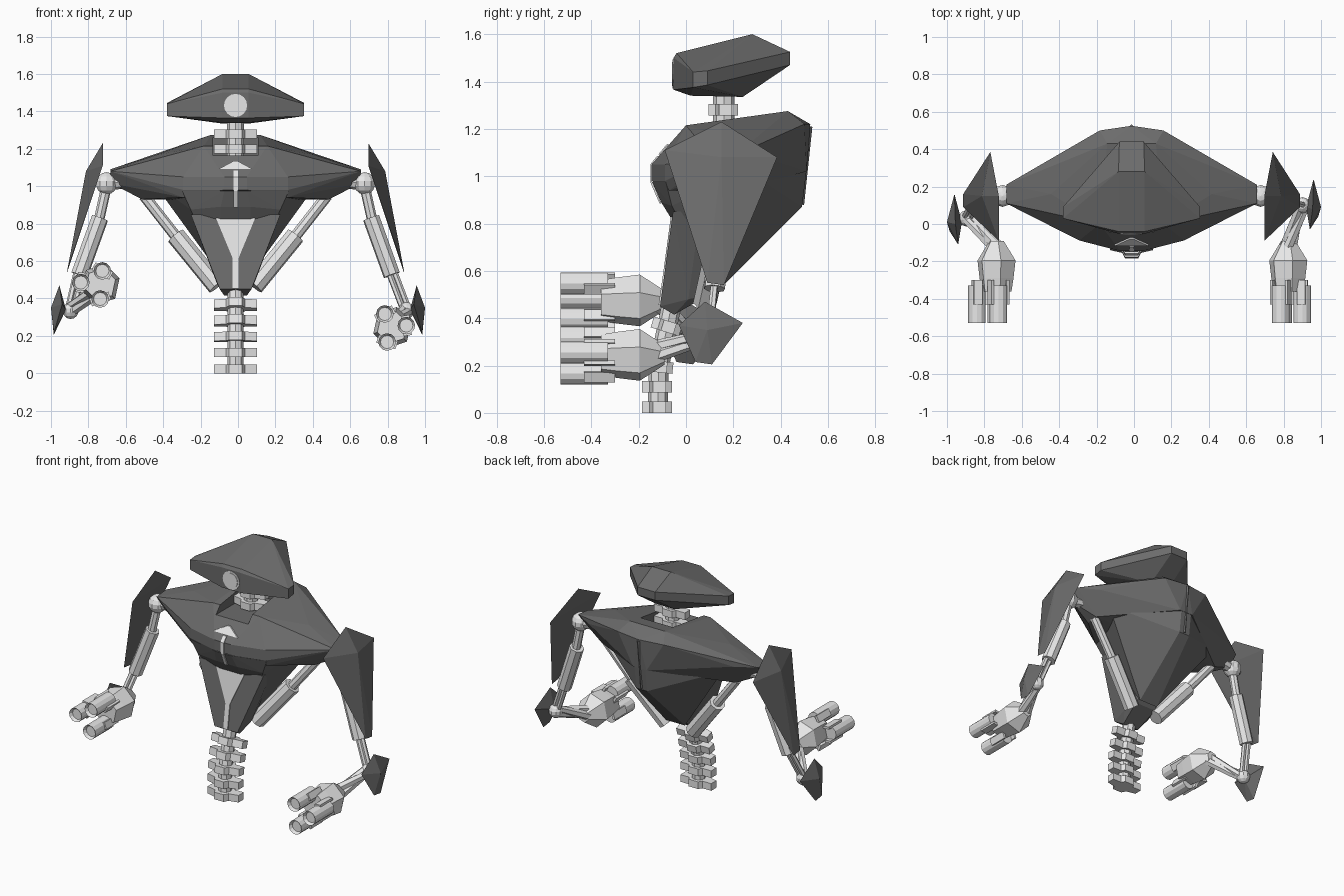
import bpy, bmesh, math
from mathutils import Vector, Matrix

if "Cube" in bpy.data.objects:
    bpy.data.objects.remove(bpy.data.objects["Cube"])

CX = -0.013  # body centre line


def material(name, v):
    m = bpy.data.materials.new(name)
    m.diffuse_color = (v, v, v, 1)
    m.use_nodes = True
    m.node_tree.nodes["Principled BSDF"].inputs["Base Color"].default_value = m.diffuse_color
    return m


DARK = material("dark_armour", 0.15)
LIGHT = material("light_metal", 0.8)


def finish(name, bm, mat):
    bmesh.ops.recalc_face_normals(bm, faces=bm.faces)
    me = bpy.data.meshes.new(name)
    bm.to_mesh(me)
    bm.free()
    me.materials.append(mat)
    ob = bpy.data.objects.new(name, me)
    bpy.context.collection.objects.link(ob)
    return ob


def hull(name, pts, mat=DARK, mirror=False):
    """Faceted shell around a few corner points."""
    bm = bmesh.new()
    pts = [(CX + x, y, z) for x, y, z in pts] + [(CX - x, y, z) for x, y, z in pts] if mirror else pts
    for p in pts:
        bm.verts.new(p)
    bmesh.ops.remove_doubles(bm, verts=bm.verts, dist=0.0005)
    r = bmesh.ops.convex_hull(bm, input=bm.verts)
    junk = {g for g in r["geom_interior"] + r["geom_unused"] if isinstance(g, bmesh.types.BMVert)}
    bmesh.ops.delete(bm, geom=list(junk), context='VERTS')
    bmesh.ops.dissolve_limit(bm, angle_limit=0.02, verts=bm.verts, edges=bm.edges)
    return finish(name, bm, mat)


def rod(name, a, b, r1, r2=None, n=8, mat=LIGHT, hollow=False):
    """Cylinder or cone from a to b, with an optional socket at b."""
    a, b = Vector(a), Vector(b)
    bm = bmesh.new()
    bmesh.ops.create_cone(bm, cap_ends=True, segments=n, radius1=r1, radius2=r2 or r1, depth=(b - a).length)
    if hollow:
        cap = max(bm.faces, key=lambda f: f.calc_center_median().z)
        bmesh.ops.inset_region(bm, faces=[cap], thickness=r1 * 0.25)
        bmesh.ops.translate(bm, verts=cap.verts, vec=(0, 0, -0.02))
    rot = (b - a).to_track_quat('Z', 'Y').to_matrix().to_4x4()
    bmesh.ops.transform(bm, matrix=Matrix.Translation((a + b) / 2) @ rot, verts=bm.verts)
    return finish(name, bm, mat)


def ball(name, c, r):
    bm = bmesh.new()
    bmesh.ops.create_uvsphere(bm, u_segments=10, v_segments=7, radius=r, matrix=Matrix.Translation(c))
    return finish(name, bm, LIGHT)


def box(name, c, size, angle=0.0, mat=LIGHT):
    bm = bmesh.new()
    m = Matrix.Translation(c) @ Matrix.Rotation(angle, 4, 'Y') @ Matrix.Diagonal((*size, 1))
    bmesh.ops.create_cube(bm, size=1, matrix=m)
    return finish(name, bm, mat)


def ribbon(name, rows):
    """Thin plate following (half width, y, z) rows down the front."""
    bm = bmesh.new()
    vs = [[bm.verts.new((CX + s * w, y + d, z)) for s in (-1, 1) for d in (-0.004, 0.004)] for w, y, z in rows]
    for p, q in zip(vs, vs[1:]):
        for i, j in ((0, 2), (2, 3), (3, 1), (1, 0)):
            bm.faces.new((p[i], p[j], q[j], q[i]))
    for e in (vs[0], vs[-1]):
        bm.faces.new((e[0], e[2], e[3], e[1]))
    return finish(name, bm, LIGHT)


def vertebra(name, y, z, tilt):
    half = [(0.035, -0.065), (0.05, -0.035), (0.115, -0.02), (0.115, 0.035), (0.05, 0.035), (0.035, 0.06)]
    ring = half + [(-x, v) for x, v in reversed(half)]
    bm = bmesh.new()
    f = bm.faces.new([bm.verts.new((x, v, -0.024)) for x, v in ring])
    r = bmesh.ops.extrude_face_region(bm, geom=[f])
    bmesh.ops.translate(bm, verts=[g for g in r["geom"] if isinstance(g, bmesh.types.BMVert)], vec=(0, 0, 0.048))
    m = Matrix.Translation((CX, y, z)) @ Matrix.Rotation(tilt, 4, 'X')
    bmesh.ops.transform(bm, matrix=m, verts=bm.verts)
    return finish(name, bm, LIGHT)


# Head and eye
hull("head", [(0.367, 0.03, 1.44), (0.367, 0.09, 1.445), (0.367, 0.03, 1.375), (0.367, 0.09, 1.385),
              (0.07, 0.28, 1.60), (0.065, 0.44, 1.525), (0.065, 0.44, 1.47), (0.07, 0.24, 1.335),
              (0.07, 0.02, 1.34), (0.07, -0.052, 1.365), (0.07, -0.052, 1.50), (0.07, -0.04, 1.52)], mirror=True)
rod("eye_rim", (CX, 0.0, 1.432), (CX, -0.056, 1.432), 0.062, n=16)
rod("eye", (CX, 0.0, 1.432), (CX, -0.06, 1.432), 0.05, n=16)

# Spine and neck
spine = [(-0.12, 0.024, 0), (-0.12, 0.11, 0), (-0.115, 0.195, -0.1), (-0.1, 0.28, -0.2), (-0.08, 0.365, -0.3)]
for i, (y, z, t) in enumerate(spine):
    vertebra(f"spine_vertebra_{i}", y, z, t)
rod("lower_spine_core", (CX, -0.12, 0.005), (CX, -0.115, 0.2), 0.042)
rod("upper_spine_core", (CX, -0.115, 0.19), (CX, -0.06, 0.46), 0.042)
for i, z in enumerate((1.2, 1.28)):
    vertebra(f"neck_vertebra_{i}", 0.16, z, 0)
rod("neck_core", (CX, 0.16, 1.12), (CX, 0.16, 1.36), 0.045)

# Torso shells, with a recess for the neck
chest = hull("chest_shell", [
    (0.06, -0.145, 1.05), (0.06, -0.145, 0.98), (0.28, -0.088, 1.05), (0.28, -0.088, 0.98),
    (0.17, 0.0, 1.215), (0.43, 0.16, 1.165), (0.67, 0.21, 1.09), (0.67, 0.11, 1.08),
    (0.665, 0.15, 1.015), (0.50, 0.12, 0.93), (0.5, 0.2, 0.94), (0.54, 0.285, 1.09),
    (0.13, 0.43, 1.275), (0.17, 0.5, 1.22), (0.0, 0.525, 1.22), (0.05, 0.51, 1.02),
    (0.28, -0.07, 0.94)], mirror=True)
cutter = box("neck_recess_cutter", (CX, 0.08, 1.365), (0.24, 0.5, 0.4), mat=DARK)
cutter.hide_render = True
cutter.hide_set(True)
mod = chest.modifiers.new("neck_recess", 'BOOLEAN')
mod.operation, mod.object, mod.solver = 'DIFFERENCE', cutter, 'EXACT'
bpy.context.view_layer.objects.active = chest
bpy.ops.object.modifier_apply(modifier=mod.name)
bpy.data.objects.remove(cutter)

hull("lower_chest_shell", [(0.285, -0.085, 0.975), (0.06, -0.143, 0.975), (0.24, -0.06, 0.875), (0.08, -0.105, 0.89),
                           (0.2, 0.0, 0.84), (0.36, 0.15, 0.96), (0.44, 0.26, 1.02), (0.04, 0.51, 1.03),
                           (0.04, 0.49, 0.87), (0.07, 0.13, 0.51)], mirror=True)
hull("abdomen_shell", [(0.24, -0.055, 0.85), (0.23, 0.06, 0.85), (0.085, -0.11, 0.45), (0.06, -0.05, 0.415),
                       (0.1, 0.01, 0.48), (0.08, 0.1, 0.50), (0.04, 0.3, 0.75)], mirror=True)
rod("back_seam", (CX, 0.522, 1.21), (CX, 0.487, 0.88), 0.012, n=4, mat=DARK)

# Light inlays on the front
ribbon("collar_inlay", [(0.01, -0.077, 1.135), (0.09, -0.113, 1.092)])
ribbon("chest_inlay", [(0.012, -0.118, 1.085), (0.012, -0.147, 1.05), (0.012, -0.147, 0.975), (0.012, -0.108, 0.885)])
ribbon("abdomen_inlay", [(0.105, -0.06, 0.83), (0.022, -0.087, 0.63), (0.016, -0.089, 0.615), (0.016, -0.112, 0.455)])

for s, side in ((1, "right"), (-1, "left")):
    def P(x, y, z):
        return (CX + s * x, y, z)
    elbow = (0.90, 0.10, 0.335) if s > 0 else (-0.895, 0.03, 0.335)
    dy = 0 if s > 0 else -0.08

    # Waist struts
    rod(f"{side}_strut_rod", P(0.49, 0.17, 0.95), P(0.2, 0.12, 0.58), 0.03)
    rod(f"{side}_strut_sleeve", P(0.32, 0.14, 0.735), P(0.1, 0.08, 0.465), 0.052)

    # Shoulder and upper arm
    rod(f"{side}_shoulder_axle", P(0.55, 0.16, 1.03), P(0.69, 0.15, 1.015), 0.038)
    ball(f"{side}_shoulder_ball", P(0.69, 0.15, 1.015), 0.06)
    rod(f"{side}_upper_arm_rod", P(0.69, 0.15, 1.0), P(0.73, 0.145, 0.82), 0.028)
    rod(f"{side}_upper_arm_sleeve", P(0.725, 0.145, 0.83), P(0.835, 0.12, 0.525), 0.046)
    for k in (-1, 1):
        e = Vector(elbow) + Vector((k * 0.016, 0, 0))
        rod(f"{side}_lower_rod", P(0.835 + s * k * 0.016, 0.12, 0.54), e, 0.016, n=6)
    ball(f"{side}_elbow_ball", elbow, 0.045)

    # Armour pads
    hull(f"{side}_shoulder_pad", [P(0.71, 0.15, 1.23), P(0.71, -0.09, 1.11), P(0.755, 0.385, 1.08),
                                  P(0.90, 0.09, 0.55), P(0.90, 0.16, 0.54), P(0.80, 0.15, 1.08)])
    hull(f"{side}_elbow_pad", [(s * x, y + dy, z) for x, y, z in (
        (0.955, 0.08, 0.47), (0.96, 0.24, 0.38), (0.985, 0.11, 0.205), (0.985, 0.04, 0.215),
        (0.94, -0.03, 0.37), (1.0, 0.09, 0.35), (0.92, 0.09, 0.34))])

    # Forearm of bundled rods
    hx, hz = (0.825, 0.245) if s > 0 else (-0.765, 0.475)
    px = hx if s > 0 else hx + 0.03
    wrist = Vector((px, -0.12, hz + (0.01 if s > 0 else -0.01)))
    for k in range(3):
        a, b = k * 2.094, k * 2.094 + 1.6
        rod(f"{side}_forearm_rod_{k}", Vector(elbow) + 0.022 * Vector((math.cos(a), 0, math.sin(a))),
            wrist + 0.026 * Vector((math.cos(b), 0, math.sin(b))), 0.022, 0.028, n=6)

    # Palm tapering to the wrist
    rings = ((-0.09, 0.042), (-0.195, 0.112), (-0.29, 0.1), (-0.36, 0.088))
    hull(f"{side}_palm", [(px + r * math.cos(i * math.pi / 3 + 0.3) * 0.95, y,
                           hz + r * math.sin(i * math.pi / 3 + 0.3)) for y, r in rings for i in range(6)], LIGHT)

    # Three socketed fingers with knuckle plates
    for k, (fx, fz) in enumerate(((-0.04, 0.072), (0.075, 0.01), (-0.028, -0.078))):
        x, z = hx + s * fx, hz + fz
        rod(f"{side}_finger_{k}", (x, -0.33, z), (x, -0.53, z), 0.047, n=12, hollow=True)
        ang = math.atan2(fz, s * fx)
        for g in (-1, 1):
            t = ang + g * math.pi / 2
            box(f"{side}_knuckle", (x + 0.046 * math.cos(t), -0.365, z + 0.046 * math.sin(t)),
                (0.016, 0.13, 0.045), -t)
